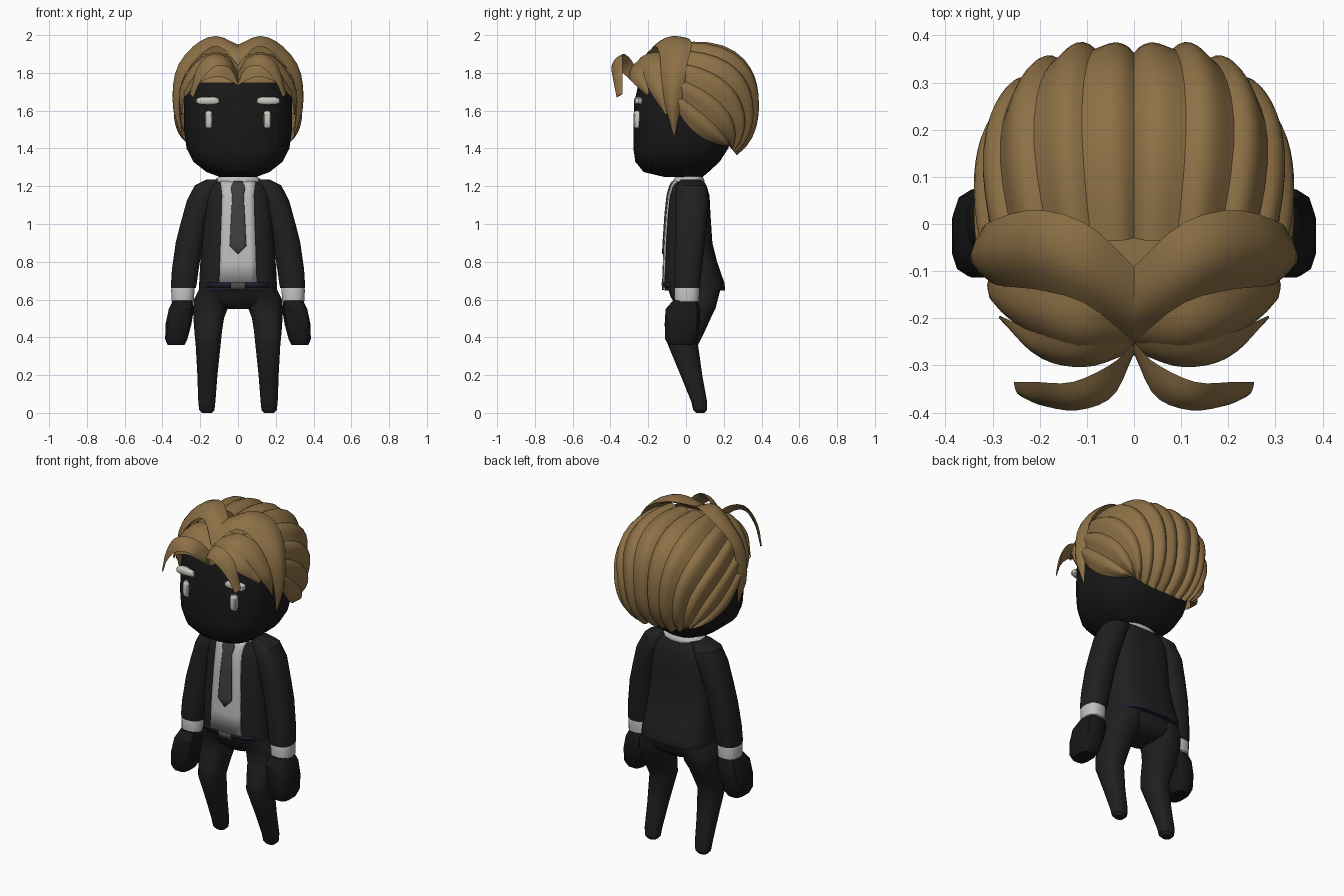
import bpy, bmesh, math
from mathutils import Vector

if "Cube" in bpy.data.objects:
    bpy.data.objects.remove(bpy.data.objects["Cube"])

MATS = {}
for name, col in {
    "hair brown": (0.27, 0.165, 0.062), "skin black": (0.009, 0.009, 0.009),
    "suit black": (0.014, 0.014, 0.014), "shirt white": (0.52, 0.52, 0.52),
    "eye white": (0.6, 0.58, 0.53), "tie grey": (0.05, 0.05, 0.05),
    "belt navy": (0.012, 0.012, 0.028), "buckle grey": (0.07, 0.07, 0.065)}.items():
    m = bpy.data.materials.new(name)
    m.diffuse_color = (*col, 1)
    m.use_nodes = True
    m.node_tree.nodes["Principled BSDF"].inputs["Base Color"].default_value = m.diffuse_color
    MATS[name] = m


def make(name, bm, mat, mirror=False, angle=35):
    """Turn a bmesh into a named, coloured, smooth-shaded object."""
    bmesh.ops.remove_doubles(bm, verts=bm.verts, dist=0.0005)
    bmesh.ops.recalc_face_normals(bm, faces=bm.faces)
    me = bpy.data.meshes.new(name)
    bm.to_mesh(me)
    bm.free()
    ob = bpy.data.objects.new(name, me)
    bpy.context.collection.objects.link(ob)
    me.materials.append(MATS[mat])
    bpy.ops.object.select_all(action='DESELECT')
    ob.select_set(True)
    bpy.context.view_layer.objects.active = ob
    bpy.ops.object.shade_smooth_by_angle(angle=math.radians(angle))
    if mirror:
        ob.modifiers.new("mirror", 'MIRROR')
    return ob


def bridge(bm, rows, closed):
    """Skin a list of point rows with quads."""
    vs = [[bm.verts.new(p) for p in r] for r in rows]
    n = len(vs[0])
    for a, b in zip(vs, vs[1:]):
        for i in range(n if closed else n - 1):
            j = (i + 1) % n
            bm.faces.new((a[i], a[j], b[j], b[i]))
    return vs


def loft(name, rings, mat, p=2.5, seg=16, mirror=False, angle=35):
    """Stack of rounded rings (z, x centre, x radius, y front, y back)."""
    bm = bmesh.new()
    rows = []
    for z, xc, rx, y0, y1 in rings:
        row = []
        for i in range(seg):
            t = 2 * math.pi * (i + 0.5) / seg
            c, s = math.cos(t), math.sin(t)
            row.append((xc + rx * math.copysign(abs(c) ** (2 / p), c),
                        (y0 + y1) / 2 + (y1 - y0) / 2 * math.copysign(abs(s) ** (2 / p), s), z))
        rows.append(row)
    vs = bridge(bm, rows, True)
    bm.faces.new(vs[0])
    bm.faces.new(vs[-1])
    return make(name, bm, mat, mirror, angle)


# ---- head, with the scalp in hair colour
head = loft("head", [
    (1.25, 0, .1, -.12, .09), (1.275, 0, .168, -.225, .12), (1.33, 0, .238, -.27, .18),
    (1.4, 0, .274, -.28, .225), (1.5, 0, .288, -.28, .255), (1.64, 0, .288, -.276, .28),
    (1.75, 0, .28, -.252, .28), (1.83, 0, .255, -.215, .26), (1.9, 0, .19, -.15, .2)],
    "skin black", p=2.7, seg=24)
head.data.materials.append(MATS["hair brown"])
for f in head.data.polygons:
    if f.center.z > 1.78:
        f.material_index = 1


# ---- eyes: a flat bar with a hanging drop below
def capsule(name, centre, radii):
    bm = bmesh.new()
    bmesh.ops.create_uvsphere(bm, u_segments=12, v_segments=8, radius=1)
    for v in bm.verts:
        v.co = Vector([c + r * math.copysign(abs(k) ** 0.6, k)
                       for c, r, k in zip(centre, radii, v.co)])
    make(name, bm, "eye white", mirror=True)


capsule("eye_bar", (.16, -.251, 1.652), (.064, .024, .021))
capsule("eye_drop", (.155, -.257, 1.553), (.021, .022, .048))

# ---- jacket body with a navy hem lining
TORSO = [(.648, 0, .206, -.114, .206), (.658, 0, .208, -.115, .208), (.69, 0, .206, -.117, .203),
         (.8, 0, .2, -.113, .165), (.9, 0, .192, -.109, .14), (1.05, 0, .18, -.099, .13),
         (1.15, 0, .17, -.088, .125), (1.2, 0, .15, -.074, .11), (1.235, 0, .11, -.053, .09)]
jacket = loft("jacket", TORSO, "suit black", p=3, seg=32)
jacket.data.materials.append(MATS["belt navy"])
for f in jacket.data.polygons:
    if f.center.z < .657:
        f.material_index = 1
loft("collar", [(1.19, 0, .1, -.078, .09), (1.225, 0, .128, -.072, .1), (1.238, 0, .12, -.065, .097),
                (1.262, 0, .09, -.05, .08)], "shirt white", p=2.3)

# ---- sleeves, cuffs, hands
loft("sleeve", [(1.235, .12, .05, -.03, .08), (1.205, .16, .07, -.05, .11), (1.12, .2, .073, -.058, .122),
                (1.0, .234, .072, -.06, .11), (.9, .258, .073, -.06, .1), (.76, .279, .072, -.065, .085),
                (.68, .287, .069, -.066, .077), (.66, .289, .066, -.064, .074)], "suit black", mirror=True)
loft("cuff", [(.67, .292, .058, -.058, .07), (.655, .292, .063, -.063, .073),
              (.59, .293, .06, -.06, .07), (.58, .293, .05, -.05, .06)], "shirt white", mirror=True)
loft("hand", [(.595, .293, .052, -.07, .06), (.55, .3, .068, -.11, .078), (.47, .315, .07, -.115, .075),
              (.39, .327, .06, -.112, .06), (.36, .328, .046, -.095, .04)],
     "skin black", p=3.2, seg=12, mirror=True)

# ---- trousers
loft("pelvis", [(.55, 0, .08, -.03, .12), (.575, 0, .16, -.055, .155), (.61, 0, .205, -.08, .172),
                (.68, 0, .198, -.105, .19)], "suit black", seg=24)
loft("leg", [(.66, .12, .085, -.095, .18), (.6, .14, .094, -.07, .17), (.55, .147, .093, -.06, .157),
             (.5, .155, .082, -.07, .132), (.43, .158, .074, -.09, .1), (.36, .158, .067, -.097, .065),
             (.2, .162, .054, -.03, .087), (.06, .165, .046, .027, .112), (.015, .165, .041, .038, .111),
             (0, .165, .026, .052, .098)], "suit black", mirror=True)


# ---- thin plates on the jacket front
def torso_y(x, z):
    for a, b in zip(TORSO, TORSO[1:]):
        if z <= b[0]:
            t = (z - a[0]) / (b[0] - a[0])
            rx, y0, y1 = (a[i] + (b[i] - a[i]) * t for i in (2, 3, 4))
            return (y0 + y1) / 2 - (y1 - y0) / 2 * (1 - abs(x / rx) ** 3) ** (1 / 3)
    return TORSO[-1][3]


def plate(name, rows, mat, lift):
    """Strip following the chest: rows of (z, half width)."""
    bm = bmesh.new()
    bridge(bm, [[(w * k / 3, torso_y(w * k / 3, z) - lift, z) for k in range(-3, 4)]
                for z, w in rows], False)
    ob = make(name, bm, mat)
    sol = ob.modifiers.new("thickness", 'SOLIDIFY')
    sol.thickness, sol.offset = 0.009, 0


plate("shirt_front", [(.69, .1), (.8, .096), (.9, .093), (1.05, .088), (1.15, .085), (1.2, .09),
                      (1.225, .095)], "shirt white", .005)
plate("tie", [(.842, .002), (.885, .044), (.9, .043), (1.05, .036), (1.15, .03), (1.185, .037),
              (1.2, .034), (1.225, .024)], "tie grey", .011)
plate("belt", [(.664, .165), (.69, .165)], "belt navy", 0)
plate("buckle", [(.651, .04), (.69, .04)], "buckle grey", .008)

# ---- back hair: ridged strands sweeping from the crown arc to the nape
C, R, P = Vector((0, .048, 1.628)), Vector((.338, .348, .346)), 2.35
bm = bmesh.new()
STRANDS, COLS, STEPS = 12, 8, 16
rows = []
for i in range(STRANDS * COLS + 1):
    u = i / COLS
    th = math.radians(-8 + 196 * u / STRANDS)
    c, s = math.cos(th), math.sin(th)
    start = Vector((c, -.25, s)).normalized()
    end = Vector((.72 * c, .66, -.76 - .03 * s)).normalized()
    mid = Vector((1.05 * c, .22 + 1.4 * s, -.48 + s))
    f = u % 1 if u < STRANDS / 2 else -u % 1
    # each strand rises slowly away from the parting, then drops sharply
    ridge = .955 + .055 * (math.sin(math.pi * f ** 1.6) ** .8 if 0 < f < 1 else 0)
    row = []
    for j in range(STEPS + 1):
        t = j / STEPS
        d = (1 - t) ** 2 * start + 2 * t * (1 - t) * mid + t * t * end
        d /= sum(abs(k) ** P for k in d) ** (1 / P)
        dip = 1 - .05 * math.exp(-(d.x / .18) ** 2)
        row.append(C + Vector([k * r for k, r in zip(d, R)]) * ridge * dip * (1 - .04 * t ** 6))
    row.insert(0, C + (row[0] - C) * .8)
    row.append(C + (row[-1] - C) * .72)
    rows.append(row)
bridge(bm, rows, False)
make("back_hair", bm, "hair brown", angle=32)


# ---- front locks: curved lens-shaped strands between two edge curves
def curve(pts, t):
    pts = [Vector(p) for p in pts]
    pts = [2 * pts[0] - pts[1]] + pts + [2 * pts[-1] - pts[-2]]
    f = t * (len(pts) - 3)
    i = min(int(f), len(pts) - 4)
    f -= i
    a, b, c, d = pts[i:i + 4]
    return 0.5 * (2 * b + (c - a) * f + (2 * a - 5 * b + 4 * c - d) * f * f
                  + (3 * b - a - 3 * c + d) * f ** 3)


def lock(name, edge_a, edge_b, bulge):
    bm = bmesh.new()
    rows = []
    for j in range(15):
        a, b = curve(edge_a, j / 14), curve(edge_b, j / 14)
        out = ((a + b) / 2 - Vector((0, .02, 1.62))).normalized()
        size = min(1, (a - b).length / .08)
        top = [a.lerp(b, k / 5) + out * bulge * size * math.sin(math.pi * k / 5) for k in range(6)]
        low = [a.lerp(b, k / 5) - out * bulge * .3 * size for k in (4, 3, 2, 1)]
        rows.append(top + low)
    vs = bridge(bm, rows, True)
    bm.faces.new(vs[0])
    bm.faces.new(vs[-1])
    make(name, bm, "hair brown", mirror=True, angle=40)


lock("crown_lock",
     [(0, -.09, 1.95), (.1, 0, 1.985), (.21, .03, 1.95), (.305, .005, 1.835), (.322, -.02, 1.66), (.298, -.06, 1.46)],
     [(0, -.25, 1.84), (.1, -.17, 1.94), (.2, -.14, 1.895), (.288, -.13, 1.775), (.312, -.11, 1.63), (.295, -.065, 1.46)],
     .032)
lock("temple_lock",
     [(0, -.18, 1.86), (.11, -.15, 1.91), (.22, -.12, 1.86), (.295, -.1, 1.73), (.3, -.1, 1.58)],
     [(0, -.265, 1.76), (.1, -.265, 1.85), (.2, -.24, 1.81), (.275, -.19, 1.7), (.298, -.11, 1.58)], .022)
lock("fringe_lock",
     [(0, -.24, 1.81), (.1, -.25, 1.865), (.2, -.23, 1.825), (.285, -.195, 1.7)],
     [(0, -.27, 1.735), (.1, -.303, 1.78), (.2, -.283, 1.75), (.28, -.2, 1.675)], .015)
lock("forelock",
     [(0, -.25, 1.8), (.045, -.295, 1.875), (.13, -.335, 1.9), (.21, -.335, 1.84), (.255, -.335, 1.69)],
     [(0, -.275, 1.745), (.045, -.365, 1.825), (.12, -.395, 1.835), (.195, -.385, 1.76), (.237, -.367, 1.67)], .012)
